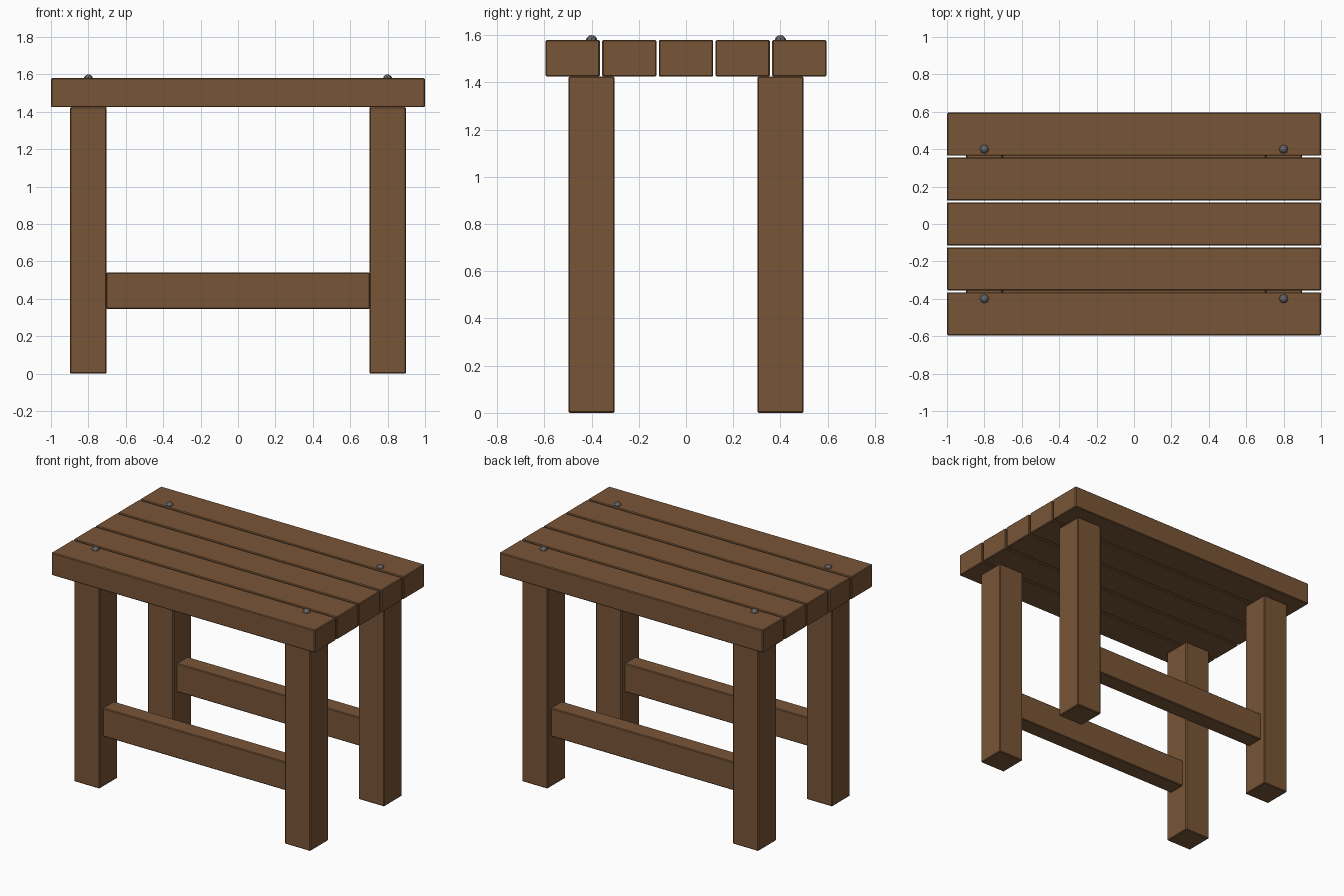
import bpy
import bmesh

if "Cube" in bpy.data.objects:
    bpy.data.objects.remove(bpy.data.objects["Cube"], do_unlink=True)


def make_material(name, colour):
    mat = bpy.data.materials.new(name)
    mat.use_nodes = True
    mat.diffuse_color = colour
    mat.node_tree.nodes["Principled BSDF"].inputs["Base Color"].default_value = colour
    return mat


wood = make_material("brown wood", (0.19, 0.09, 0.038, 1))
metal = make_material("grey metal", (0.13, 0.13, 0.14, 1))


def add_object(name, bm, mat, location):
    mesh = bpy.data.meshes.new(name)
    bm.to_mesh(mesh)
    bm.free()
    mesh.materials.append(mat)
    obj = bpy.data.objects.new(name, mesh)
    obj.location = location
    bpy.context.collection.objects.link(obj)
    return obj


def beam(name, size, location):
    """Wooden block with narrow chamfered edges."""
    bm = bmesh.new()
    bmesh.ops.create_cube(bm, size=1)
    bmesh.ops.scale(bm, vec=size, verts=bm.verts)
    obj = add_object(name, bm, wood, location)
    bevel = obj.modifiers.new("chamfer", "BEVEL")
    bevel.width = 0.005
    bevel.segments = 1
    return obj


def bolt(name, location):
    """Round bolt head, half sunk into the plank."""
    bm = bmesh.new()
    bmesh.ops.create_uvsphere(bm, u_segments=8, v_segments=6, radius=0.025)
    return add_object(name, bm, metal, location)


# Seat planks
for i in range(5):
    beam(f"seat_plank_{i + 1}", (2, 0.23, 0.155), (0, (i - 2) * 0.24, 1.502))

# Legs, bolts and long stretchers
for depth, y in (("front", -0.4), ("back", 0.4)):
    for side, x in (("right", -0.8), ("left", 0.8)):
        beam(f"{depth}_{side}_leg", (0.195, 0.195, 1.425), (x, y, 0.7125))
        bolt(f"{depth}_{side}_bolt", (x, y, 1.575))
    beam(f"{depth}_stretcher", (1.41, 0.12, 0.195), (0, y, 0.443))
